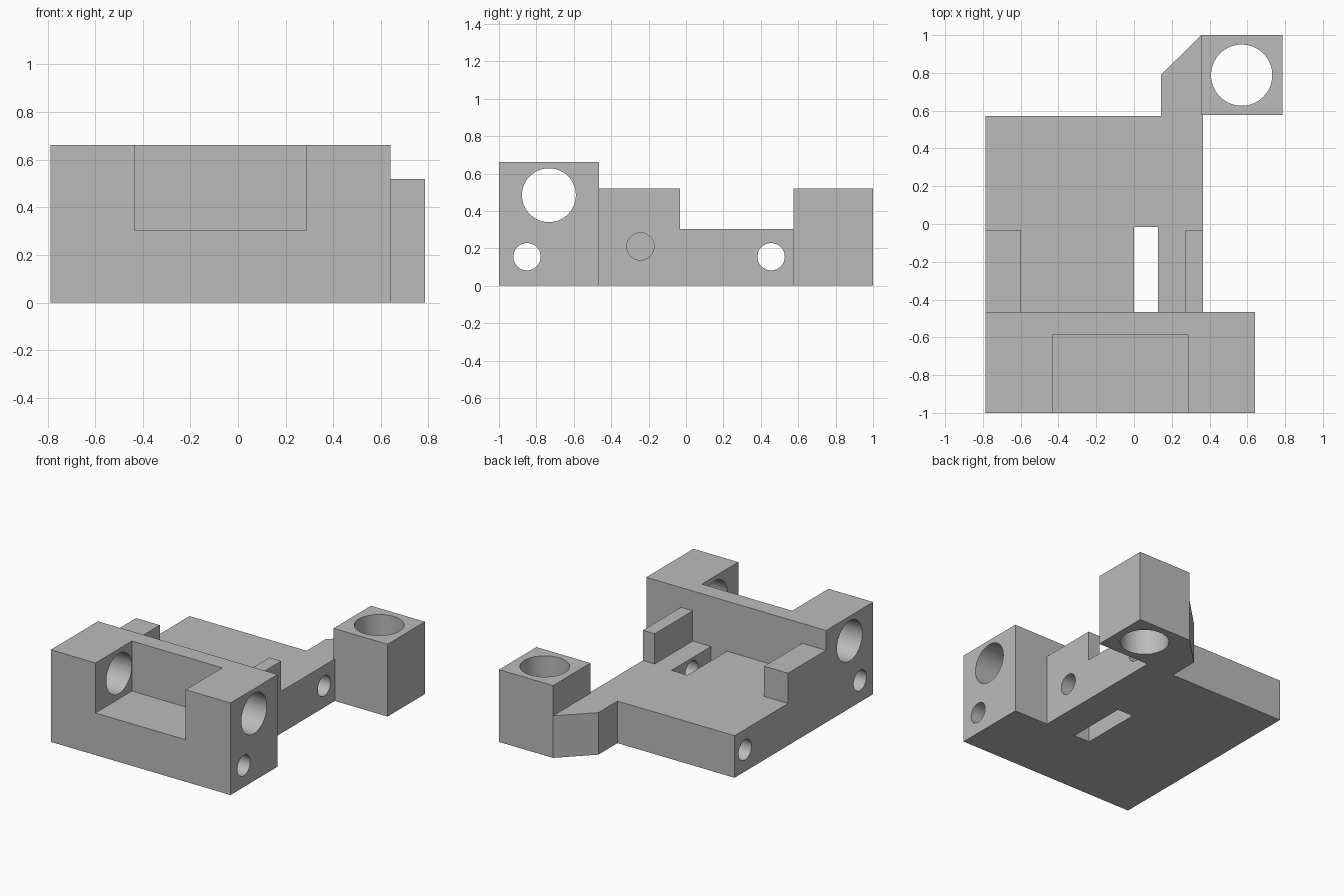
import bpy, bmesh, math
from mathutils import Matrix, Vector

cube = bpy.data.objects.get("Cube")
if cube:
    bpy.data.objects.remove(cube, do_unlink=True)

grey = bpy.data.materials.new("plain_grey")
grey.use_nodes = True
colour = (0.5, 0.5, 0.5, 1)
grey.diffuse_color = colour
grey.node_tree.nodes["Principled BSDF"].inputs["Base Color"].default_value = colour


def add_object(name, bm):
    bmesh.ops.recalc_face_normals(bm, faces=bm.faces)
    mesh = bpy.data.meshes.new(name)
    bm.to_mesh(mesh)
    bm.free()
    mesh.materials.append(grey)
    obj = bpy.data.objects.new(name, mesh)
    bpy.context.collection.objects.link(obj)
    return obj


def prism(name, outline, bottom, top):
    bm = bmesh.new()
    face = bm.faces.new([bm.verts.new((x, y, bottom)) for x, y in outline])
    grown = bmesh.ops.extrude_face_region(bm, geom=[face])["geom"]
    verts = [g for g in grown if isinstance(g, bmesh.types.BMVert)]
    bmesh.ops.translate(bm, verts=verts, vec=(0, 0, top - bottom))
    return add_object(name, bm)


def box(name, x, y, z):
    outline = [(x[0], y[0]), (x[1], y[0]), (x[1], y[1]), (x[0], y[1])]
    return prism(name, outline, *z)


def rod(name, start, end, radius):
    start, end = Vector(start), Vector(end)
    axis = end - start
    turn = axis.to_track_quat("Z", "Y").to_matrix().to_4x4()
    bm = bmesh.new()
    bmesh.ops.create_cone(bm, cap_ends=True, segments=64, radius1=radius,
                          radius2=radius, depth=axis.length,
                          matrix=Matrix.Translation((start + end) / 2) @ turn)
    return add_object(name, bm)


def combine(body, other, operation):
    mod = body.modifiers.new(operation.lower(), "BOOLEAN")
    mod.operation = operation
    mod.solver = "EXACT"
    mod.object = other
    bpy.context.view_layer.objects.active = body
    bpy.ops.object.modifier_apply(modifier=mod.name)
    bpy.data.objects.remove(other, do_unlink=True)


LEFT, RIGHT = 0.366, -0.787
WALL, REAR = -0.465, 0.573
FLOOR = 0.302

# Base plate with the chamfered arm at its rear corner
body = prism("mounting_bracket", [
    (RIGHT, WALL - 0.1), (LEFT, WALL - 0.1), (LEFT, 0.7), (0.356, 1.0),
    (0.143, 0.79), (0.143, REAR), (RIGHT, REAR)], 0, FLOOR)

# Front block, two lugs behind it, and the rear post
combine(body, box("front_block", (RIGHT, 0.641), (-1, WALL), (0, 0.661)), "UNION")
for name, x in (("right_lug", (RIGHT, -0.598)), ("left_lug", (0.272, LEFT))):
    combine(body, box(name, x, (WALL - 0.05, -0.033), (0, 0.519)), "UNION")
combine(body, box("rear_post", (0.356, 0.785), (0.576, 1), (0, 0.519)), "UNION")

# Open pocket in the front block and slot through the plate
combine(body, box("pocket", (-0.432, 0.285), (-1.2, -0.587), (FLOOR, 0.9)), "DIFFERENCE")
combine(body, box("slot", (0, 0.126), (WALL, -0.016), (-0.2, 0.4)), "DIFFERENCE")

# Cross holes: start x, y, z, radius
for start, y, z, radius in ((-1, -0.733, 0.484, 0.144), (-1, -0.85, 0.155, 0.073),
                            (-1, 0.455, 0.155, 0.073), (0.06, -0.244, 0.21, 0.073)):
    combine(body, rod("cross_hole", (start, y, z), (1, y, z), radius), "DIFFERENCE")

# Upright hole through the post
combine(body, rod("post_hole", (0.57, 0.788, -0.2), (0.57, 0.788, 0.8), 0.162), "DIFFERENCE")

bpy.ops.object.select_all(action="DESELECT")
body.select_set(True)
bpy.context.view_layer.objects.active = body
bpy.ops.object.shade_smooth_by_angle(angle=math.radians(30))
